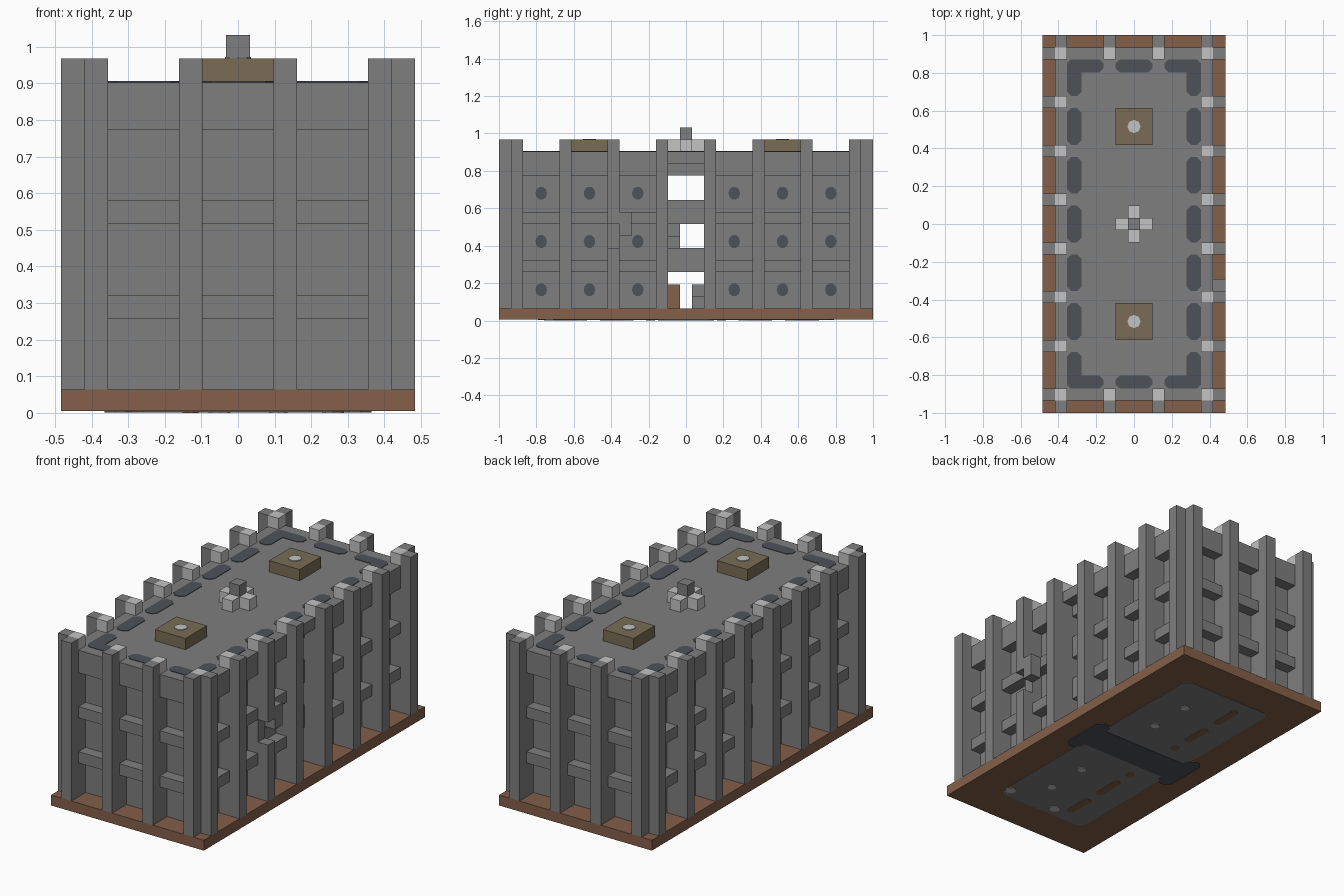
import bpy, bmesh
from math import cos, sin, pi
from mathutils import Matrix, Vector

cube = bpy.data.objects.get("Cube")
if cube:
    bpy.data.objects.remove(cube, do_unlink=True)

U = 2 / 31                 # edge of one block
NX, NY = 15, 31            # plan size in blocks


def material(name, r, g, b):
    m = bpy.data.materials.new(name)
    m.use_nodes = True
    m.diffuse_color = (r, g, b, 1)
    m.node_tree.nodes["Principled BSDF"].inputs["Base Color"].default_value = (r, g, b, 1)
    return m


STONE = material("stone grey", 0.21, 0.21, 0.21)
PALE = material("pale grey", 0.54, 0.55, 0.54)
SLATE = material("dark slate", 0.076, 0.084, 0.098)
EARTH = material("earth brown", 0.23, 0.115, 0.066)
TAN = material("dull tan", 0.19, 0.15, 0.09)


def finish(name, bm, mat):
    bmesh.ops.recalc_face_normals(bm, faces=bm.faces)
    mesh = bpy.data.meshes.new(name)
    bm.to_mesh(mesh)
    bm.free()
    mesh.materials.append(mat)
    obj = bpy.data.objects.new(name, mesh)
    bpy.context.collection.objects.link(obj)


def blocks(name, mat, boxes):
    """Boxes given as low and high corner in block units."""
    bm = bmesh.new()
    for x0, y0, z0, x1, y1, z1 in boxes:
        lo = Vector((x0 - NX / 2, y0 - NY / 2, z0)) * U
        hi = Vector((x1 - NX / 2, y1 - NY / 2, z1)) * U
        size = hi - lo
        bmesh.ops.create_cube(bm, size=1, matrix=Matrix.Translation((lo + hi) / 2)
                              @ Matrix.Diagonal((*size, 1)))
    finish(name, bm, mat)


def plates(name, mat, outlines, thick):
    """Thin plates from outlines of 3D points, extruded along thick."""
    bm = bmesh.new()
    for pts in outlines:
        face = bm.faces.new([bm.verts.new(p) for p in pts])
        ext = bmesh.ops.extrude_face_region(bm, geom=[face], use_keep_orig=True)
        new = [v for v in ext["geom"] if isinstance(v, bmesh.types.BMVert)]
        bmesh.ops.translate(bm, verts=new, vec=thick)
    finish(name, bm, mat)


def oval(cx, cy, rx, ry, z, n=10):
    return [(cx + rx * cos(2 * pi * i / n), cy + ry * sin(2 * pi * i / n), z) for i in range(n)]


def cut_rect(cx, cy, hx, hy, c, z):
    """Rectangle with cut corners."""
    pts = [(hx, c - hy), (hx, hy - c), (hx - c, hy), (c - hx, hy),
           (-hx, hy - c), (-hx, c - hy), (c - hx, -hy), (hx - c, -hy)]
    return [(cx + a, cy + b, z) for a, b in pts]


SIDE = range(1, NY, 4)     # pillar rows along the long sides
END = range(1, NX, 4)      # pillar columns along the short ends
DOOR = 14                  # open bay in the middle of each long side
SIDE_BAYS = [y + 1 for y in SIDE if y < 29]
END_BAYS = [x + 1 for x in END if x < 13]

# Base slab
blocks("base", EARTH, [(0, 0, 0.08, NX, NY, 1)])

# Outer pillars, one of them broken on the left side
pillars = []
for y in SIDE:
    pillars.append((0, y, 1, 1, y + 1, 15))
    if y == 9:
        pillars += [(14, y, 1, 15, y + 1, 6), (14, y, 8, 15, y + 1, 15)]
    else:
        pillars.append((14, y, 1, 15, y + 1, 15))
for x in END:
    pillars += [(x, 0, 1, x + 1, 1, 15), (x, 30, 1, x + 1, 31, 15)]
blocks("pillars", STONE, pillars)
blocks("shifted_pillar_piece", STONE, [(14, 10, 7, 15, 11, 9)])

# Buttresses behind the pillars, with pale merlons on top
ring = {(x, y) for y in SIDE for x in (1, 13)} | {(x, y) for x in END for y in (1, 29)}
ring = sorted(ring)
blocks("buttresses", STONE, [(x, y, 1, x + 1, y + 1, 13) for x, y in ring])
blocks("merlons", PALE, [(x, y, 14, x + 1, y + 1, 15) for x, y in ring])

# Ledges between the pillars; the top one meets the roof
ledges = []
for z, top in ((4, 5), (8, 9), (12, 13)):
    for y in SIDE_BAYS:
        if y != DOOR:
            ledges += [(x, y, z, x + 1, y + 3, top) for x in (1, 13)]
    for x in END_BAYS:
        ledges += [(x, y, z, x + 3, y + 1, top) for y in (1, 29)]
blocks("ledges", STONE, ledges)

# Thin walls, open at the door bay
walls = [(2, 2, 1, 13, 3, 13), (2, 28, 1, 13, 29, 13)]
for x in (2, 12):
    walls += [(x, 3, 1, x + 1, DOOR, 13), (x, DOOR + 3, 1, x + 1, 28, 13)]
blocks("walls", STONE, walls)

# Floors and roof
blocks("floors", STONE, [(2, 3, z, 13, 28, top) for z, top in ((4, 6), (8, 10), (12, 13))])
blocks("roof", STONE, [(1, 1, 13, 14, 30, 14)])

# Furnishing inside the passage
blocks("inner_chest", EARTH, [(10, 14, 1, 11, 15, 3)])
blocks("inner_steps", STONE, [(7, 16, 1, 8, 17, 3), (8, 16, 1, 9, 17, 2),
                              (7, 14, 6, 8, 15, 8), (8, 14, 6, 9, 15, 7)])

# Roof hatches and the centre marker
blocks("roof_hatches", TAN, [(6, y, 14, 9, y + 3, 15) for y in (6, 22)])
blocks("marker_arms", PALE, [(6, 15, 14, 7, 16, 15), (8, 15, 14, 9, 16, 15),
                             (7, 14, 14, 8, 15, 15), (7, 16, 14, 8, 17, 15)])
blocks("marker_post", STONE, [(7, 15, 14, 8, 16, 16)])
plates("hatch_knobs", PALE, [oval(0, s * 8 * U, 0.035, 0.035, 15 * U, 8) for s in (-1, 1)],
       (0, 0, 0.004))

# Dark patches along the roof edge
patches = []
for y in SIDE_BAYS:
    cy = (y + 1.5 - NY / 2) * U
    patches += [cut_rect(s * 0.317, cy, 0.038, 0.097, 0.022, 14 * U) for s in (-1, 1)]
for x in END_BAYS:
    cx = (x + 1.5 - NX / 2) * U
    patches += [cut_rect(cx, s * 0.837, 0.097, 0.035, 0.022, 14 * U) for s in (-1, 1)]
plates("roof_patches", SLATE, patches, (0, 0, 0.003))

# Oval windows on the long walls
for name, s in (("left", 1), ("right", -1)):
    shapes = []
    for y in SIDE_BAYS:
        if y != DOOR:
            for z in (2.55, 6.55, 10.55):
                flat = oval((y + 1.5 - NY / 2) * U, z * U, 0.031, 0.036, s * 5.5 * U)
                shapes.append([(c, a, b) for a, b, c in flat])
    plates(name + "_windows", SLATE, shapes, (s * 0.004, 0, 0))

# Underside: stone panel, dark band, brown dashes and pale dots
plates("under_panel", STONE, [cut_rect(0, 0, 0.29, 0.79, 0.03, 0.003)], (0, 0, 0.005))
plates("under_band", SLATE, [cut_rect(0, 0, 0.34, 0.09, 0.02, 0.001)]
       + [cut_rect(s * 0.32, 0, 0.045, 0.15, 0.03, 0.001) for s in (-1, 1)], (0, 0, 0.006))
plates("under_dashes", EARTH, [cut_rect(-0.13, s * y, 0.022, h, 0.015, 0)
                               for s in (-1, 1) for y, h in ((0.62, 0.09), (0.37, 0.09), (0.19, 0.025))],
       (0, 0, 0.006))
plates("under_dots", PALE, [oval(0.11, s * y, 0.025, 0.025, 0, 8)
                            for s in (-1, 1) for y in (0.31, 0.56)]
       + [oval(x, -0.73, 0.03, 0.03, 0, 8) for x in (-0.05, 0.26)], (0, 0, 0.006))
